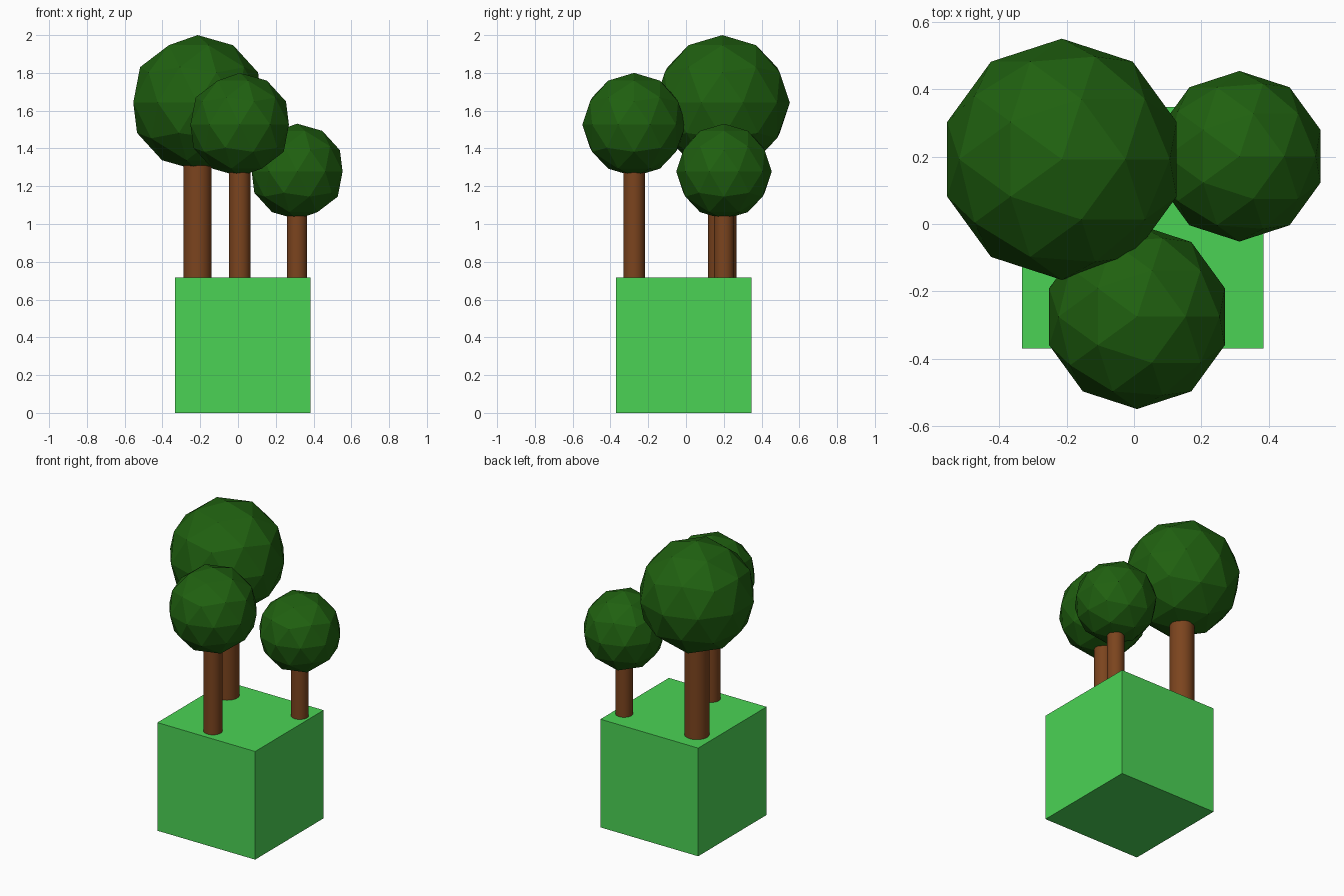
import bpy

cube = bpy.data.objects.get("Cube")
if cube:
    bpy.data.objects.remove(cube, do_unlink=True)


def material(name, rgb):
    mat = bpy.data.materials.new(name)
    mat.use_nodes = True
    color = (*rgb, 1.0)
    mat.diffuse_color = color
    mat.node_tree.nodes["Principled BSDF"].inputs["Base Color"].default_value = color
    return mat


grass = material("grass green", (0.07, 0.65, 0.09))
bark = material("bark brown", (0.2, 0.058, 0.013))
leaves = material("leaf green", (0.014, 0.118, 0.005))


def finish(name, mat):
    obj = bpy.context.object
    obj.name = name
    obj.data.materials.append(mat)
    return obj


# Ground block
SIDE = 0.717
bpy.ops.mesh.primitive_cube_add(size=SIDE, location=(0.026, -0.011, SIDE / 2))
finish("ground_block", grass)


# Tree: round trunk sunk slightly into the block, faceted crown on top
def tree(name, x, y, crown_z, crown_r, trunk_r):
    bottom = SIDE - 0.02
    top = crown_z - crown_r * 0.8
    bpy.ops.mesh.primitive_cylinder_add(
        vertices=32, radius=trunk_r, depth=top - bottom,
        location=(x, y, (top + bottom) / 2))
    finish(name + "_trunk", bark)
    bpy.ops.object.shade_smooth_by_angle()
    bpy.ops.mesh.primitive_ico_sphere_add(
        subdivisions=2, radius=crown_r, location=(x, y, crown_z))
    finish(name + "_crown", leaves)


tree("large_tree", -0.214, 0.192, 1.642, 0.358, 0.075)
tree("middle_tree", 0.009, -0.275, 1.526, 0.274, 0.057)
tree("small_tree", 0.313, 0.201, 1.278, 0.253, 0.053)
